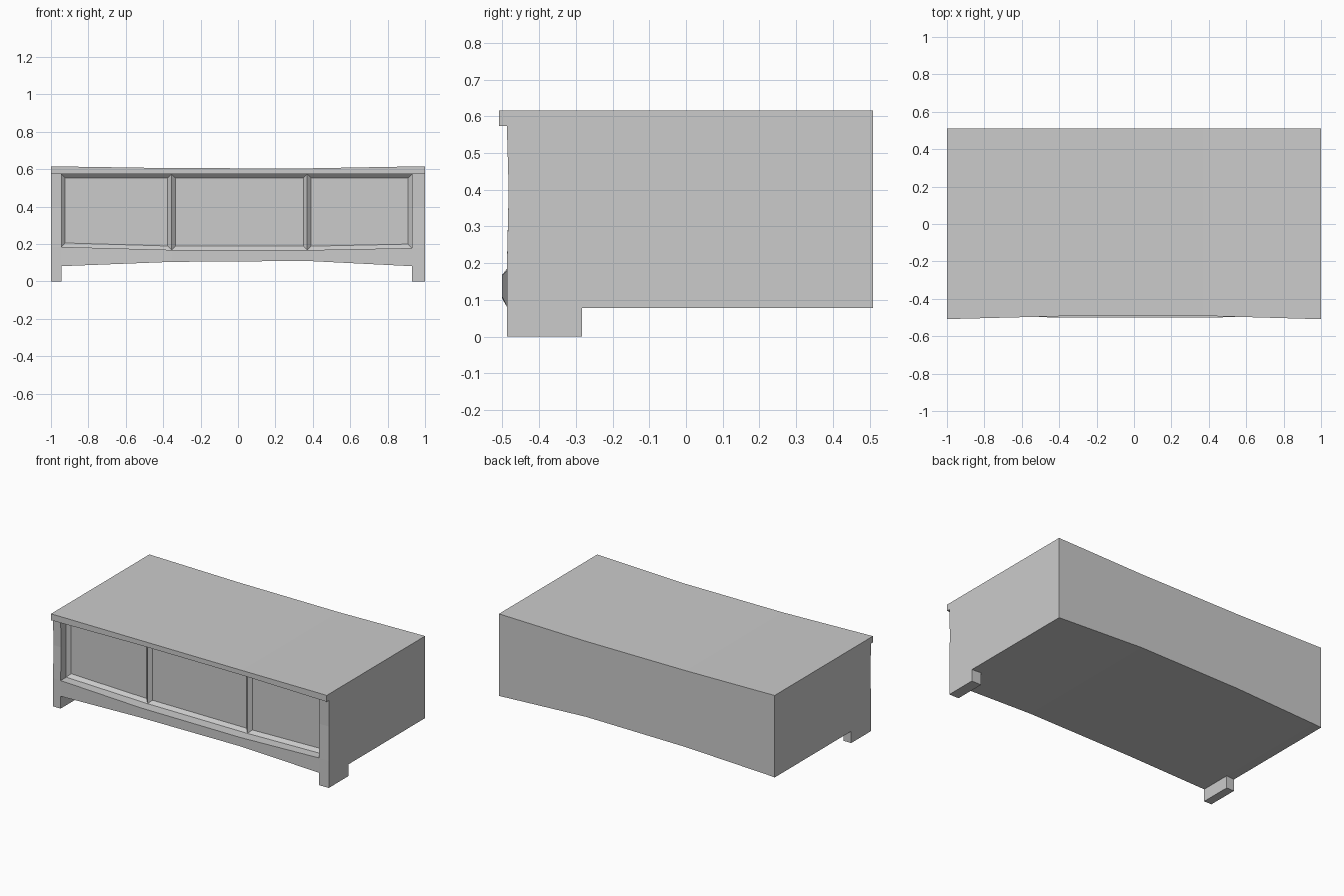
import bpy, bmesh

if "Cube" in bpy.data.objects:
    bpy.data.objects.remove(bpy.data.objects["Cube"])


def make_object(name, bm):
    mesh = bpy.data.meshes.new(name)
    bm.to_mesh(mesh)
    bm.free()
    obj = bpy.data.objects.new(name, mesh)
    bpy.context.collection.objects.link(obj)
    return obj


BACK, RECESS = 0.51, -0.43     # back wall, plane of the drawer frames
FRAME_TOP = 0.573              # underside of the top lip

# stations across the width: x, bottom, top, lip y, apron y, opening sill z
STATIONS = [
    (-1.00, 0.077, 0.615, -0.509, -0.488, 0.185),
    (-0.945, 0.081, 0.614, -0.507, -0.488, 0.184),
    (-0.355, 0.104, 0.605, -0.492, -0.501, 0.168),
    (0.37, 0.109, 0.604, -0.491, -0.501, 0.167),
    (0.93, 0.081, 0.614, -0.507, -0.488, 0.178),
    (1.00, 0.077, 0.615, -0.509, -0.488, 0.178),
]


def section(station, recessed):
    """Side outline of the cabinet at one station."""
    x, bottom, top, lip, apron, sill = station
    outline = [(BACK, bottom), (BACK, top), (lip, top), (lip, FRAME_TOP)]
    if recessed:
        outline += [(RECESS, FRAME_TOP), (RECESS, 0.4), (RECESS, sill)]
    else:
        outline += [(-0.488, FRAME_TOP), (-0.483, 0.4), (apron, sill)]
    outline += [(apron, sill), (apron, bottom)]
    return [(x, y, z) for y, z in outline]


# cabinet carcass: sections lofted across the width, stile walls at the steps
bm = bmesh.new()
plan = [(0, False), (1, False), (1, True), (2, True), (3, True),
        (4, True), (4, False), (5, False)]
rings = [[bm.verts.new(p) for p in section(STATIONS[i], r)] for i, r in plan]
for k in range(len(plan) - 1):
    a, b = rings[k], rings[k + 1]
    step = plan[k][0] == plan[k + 1][0]
    opening = plan[k][1] and plan[k + 1][1]
    for j in range(9):
        in_frame = j in (4, 5)
        stile = not plan[k][1] and not plan[k + 1][1]
        if (step and not in_frame) or (opening and in_frame) or (stile and j == 6):
            continue
        n = (j + 1) % 9
        bm.faces.new((a[j], a[n], b[n], b[j]))
bm.faces.new([v for j, v in enumerate(rings[0]) if j != 6])
bm.faces.new([v for j, v in enumerate(rings[-1]) if j != 6])
bmesh.ops.remove_doubles(bm, verts=bm.verts[:], dist=1e-5)
bmesh.ops.recalc_face_normals(bm, faces=bm.faces[:])
make_object("cabinet_carcass", bm)

# three drawer fronts with sloping borders that meet in ridges
names = ("left_drawer_front", "middle_drawer_front", "right_drawer_front")
for name, left, right in zip(names, STATIONS[1:4], STATIONS[2:5]):
    bm = bmesh.new()
    xl, xr, sl, sr, w = left[0], right[0], left[5], right[5], 0.021
    outer = [(xl, sl), (xr, sr), (xr, FRAME_TOP), (xl, FRAME_TOP)]
    inner = [(xl + w, sl + w), (xr - w, sr + w),
             (xr - w, FRAME_TOP - w), (xl + w, FRAME_TOP - w)]
    o = [bm.verts.new((x, RECESS, z)) for x, z in outer]
    i = [bm.verts.new((x, RECESS + 0.02, z)) for x, z in inner]
    bm.faces.new(i)
    for k in range(4):
        n = (k + 1) % 4
        bm.faces.new((o[k], o[n], i[n], i[k]))
    make_object(name, bm)

# two front legs, open where they join the carcass
for name, x0, x1 in (("left_front_leg", -1, -0.945), ("right_front_leg", 0.93, 1)):
    bm = bmesh.new()
    bmesh.ops.create_cube(bm, size=1)
    for v in bm.verts:
        is_top = v.co.z > 0
        v.co.x = x1 if v.co.x > 0 else x0
        v.co.y = -0.283 if v.co.y > 0 else -0.488
        v.co.z = 0
        if is_top:
            v.co.z = 0.077 if abs(v.co.x) > 0.99 else 0.081
    top = [f for f in bm.faces if all(v.co.z > 0 for v in f.verts)]
    bmesh.ops.delete(bm, geom=top, context='FACES_ONLY')
    make_object(name, bm)
